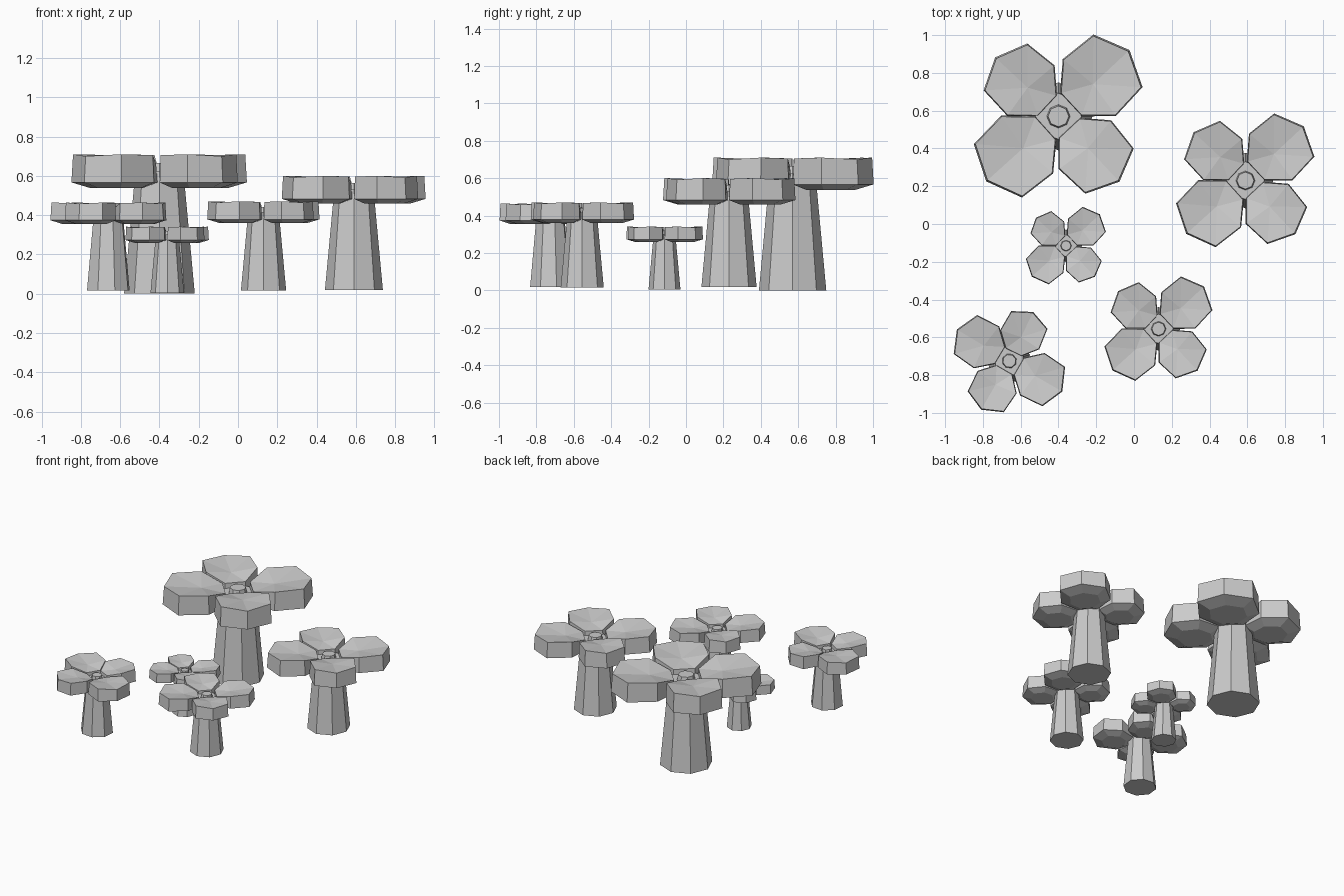
import bpy, bmesh
from math import cos, sin, pi, radians

if "Cube" in bpy.data.objects:
    bpy.data.objects.remove(bpy.data.objects["Cube"])


def add_mesh(name, bm, place):
    bmesh.ops.recalc_face_normals(bm, faces=bm.faces)
    me = bpy.data.meshes.new(name)
    bm.to_mesh(me)
    bm.free()
    ob = bpy.data.objects.new(name, me)
    bpy.context.collection.objects.link(ob)
    x, y, z, s, rot = place
    ob.location = (x, y, z)
    ob.scale = (s, s, s)
    ob.rotation_euler.z = radians(rot)


def stem(name, place):
    # Octagonal tapered trunk with a small raised button on top
    bm = bmesh.new()
    profile = [(.18, 0), (.122, .625), (.062, .625), (.055, .665)]
    rings = [[bm.verts.new((r * cos(i * pi / 4), r * sin(i * pi / 4), z))
              for i in range(8)] for r, z in profile]
    for a, b in zip(rings, rings[1:]):
        for i in range(8):
            j = (i + 1) % 8
            bm.faces.new((a[i], a[j], b[j], b[i]))
    bm.faces.new(rings[0])
    bm.faces.new(rings[-1])
    add_mesh(name, bm, place)


# Half outline of a petal: distance out, half width, top height
HALF = [(.095, .08, .662), (.225, .2, .705), (.425, .185, .71)]
OUTLINE = HALF + [(.505, 0, .7)] + [(u, -v, z) for u, v, z in reversed(HALF)]


def petal(name, place, angle, size):
    # Thick petal: dished top, slightly flared wall, chamfered underside
    bm = bmesh.new()
    c, s = cos(radians(angle)), sin(radians(angle))

    def vert(u, v, z):
        u, v = u * size, v * size
        return bm.verts.new((u * c - v * s, u * s + v * c, z))

    mid = .27
    top = [vert(u, v, z) for u, v, z in OUTLINE]
    rim = [vert(mid + (u - mid) * 1.04, v * 1.03, .567) for u, v, z in OUTLINE]
    low = [vert(mid + (u - mid) * .62, v * .62, .537) for u, v, z in OUTLINE]
    dish = vert(.25, 0, .675)
    n = len(OUTLINE)
    for i in range(n):
        j = (i + 1) % n
        bm.faces.new((top[i], top[j], dish))
        bm.faces.new((rim[i], rim[j], top[j], top[i]))
        bm.faces.new((low[i], low[j], rim[j], rim[i]))
    bm.faces.new(low)
    add_mesh(name, bm, place)


# Petal direction and relative size
PETALS = [(43, 1.0), (137, .89), (222, 1.0), (313, .92)]

# Each flower: x, y, base height, scale, turn
FLOWERS = [
    (-.40, .57, 0, 1.0, 0),
    (.59, .23, .018, .82, 0),
    (.13, -.555, .016, .64, 0),
    (-.36, -.115, .004, .475, 0),
    (-.66, -.725, .017, .63, -73),
]

for k, place in enumerate(FLOWERS, 1):
    stem(f"stem_{k}", place)
    for p, (angle, size) in enumerate(PETALS, 1):
        petal(f"petal_{k}_{p}", place, angle, size)
